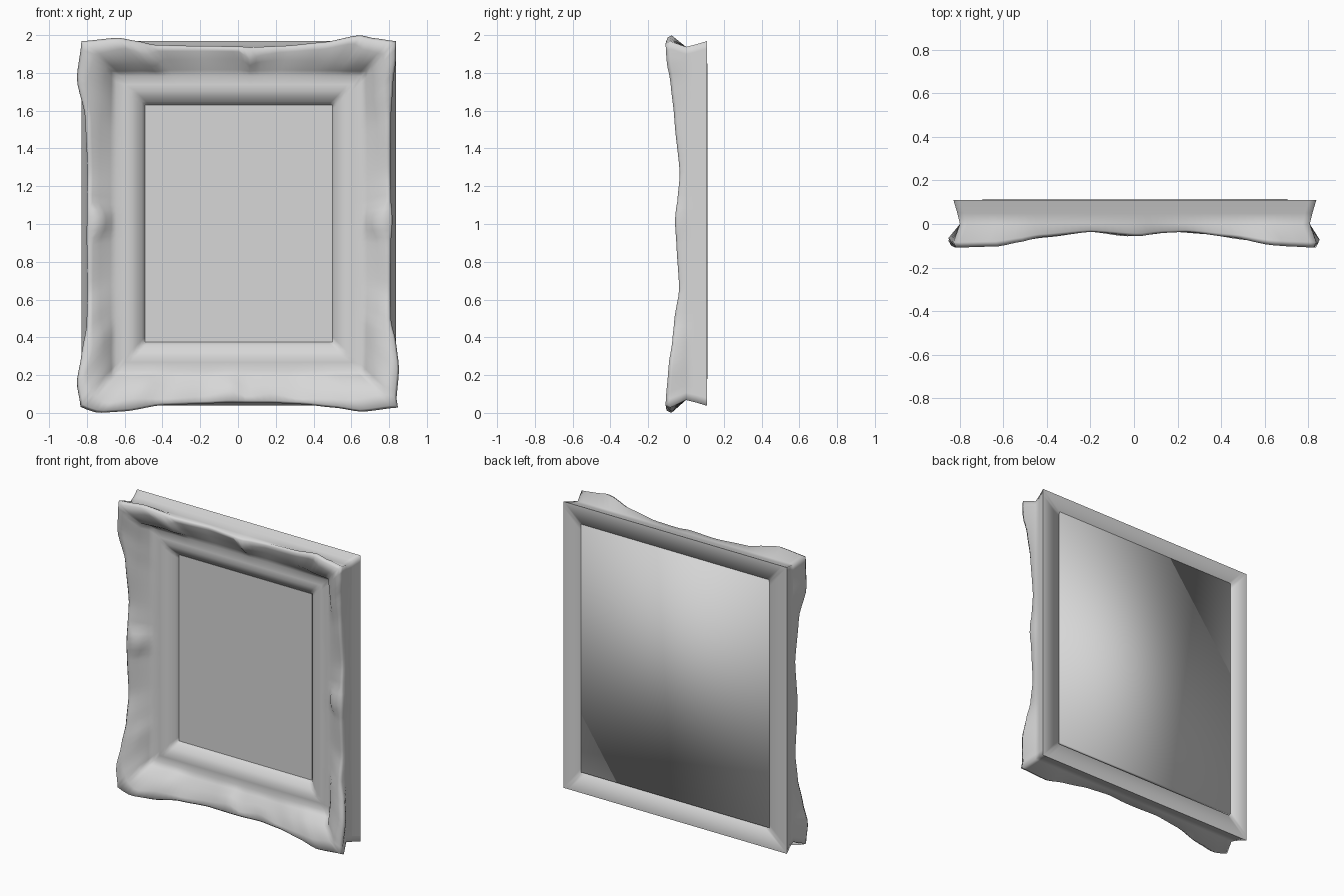
import bpy, bmesh, math

HX, HZ = 0.803, 0.935              # half size of the waist
CX, CZ = 0.004, 1.003              # centre
N = 48                             # samples per side

grey = bpy.data.materials.new("plain grey")
grey.diffuse_color = (0.68, 0.68, 0.68, 1)

# Carved lip per side: position (-1..1), outward flare, front depth, crest width
TOP = [(-1, .03, -.105, .09), (-.75, .048, -.10, .07), (-.64, .03, -.08, .10), (-.55, .01, -.06, .03),
       (-.25, .004, -.035, .02), (.03, .002, -.055, .02), (.06, -.005, -.05, .10), (.15, 0, -.04, .05),
       (.3, .005, -.035, .03), (.55, .025, -.06, .04), (.74, .062, -.095, .05), (.85, .045, -.10, .08), (1, .03, -.105, .09)]
BOTTOM = [(-1, .04, -.105, .09), (-.85, .068, -.10, .06), (-.7, .06, -.085, .09), (-.5, .028, -.06, .03),
          (-.25, .02, -.035, .04), (-.05, .013, -.055, .08), (.05, .015, -.05, .03), (.22, .015, -.035, .06),
          (.4, .022, -.045, .02), (.6, .04, -.07, .05), (.75, .062, -.09, .08), (1, .04, -.105, .09)]
LEFT = [(-1, .035, -.105, .09), (-.85, .055, -.095, .06), (-.72, .03, -.075, .08), (-.58, .003, -.06, .03),
        (-.38, -.003, -.035, .02), (-.1, .002, -.05, .03), (-.02, .002, -.056, .09), (.06, 0, -.055, .09),
        (.12, 0, -.045, .02), (.28, -.003, -.032, .02), (.6, .01, -.06, .03), (.77, .055, -.08, .06), (1, .03, -.105, .09)]
RIGHT = [(-1, .03, -.105, .09), (-.78, .046, -.09, .06), (-.65, .03, -.07, .07), (-.55, .003, -.06, .03),
         (-.38, 0, -.035, .02), (-.1, .003, -.05, .03), (-.02, .01, -.056, .09), (.06, .01, -.055, .08),
         (.12, .003, -.045, .02), (.28, 0, -.032, .02), (.6, .003, -.06, .03), (.8, .015, -.08, .07),
         (.9, .03, -.1, .07), (1, .03, -.105, .09)]
# outward normal, running direction, control points
SIDES = [((0, 1), (1, 0), TOP), ((1, 0), (0, -1), RIGHT),
         ((0, -1), (-1, 0), BOTTOM), ((-1, 0), (0, 1), LEFT)]


def lip_at(ctrl, s):
    for a, b in zip(ctrl, ctrl[1:]):
        if s <= b[0] + 1e-9:
            t = (s - a[0]) / (b[0] - a[0])
            t = 0.5 * t + 0.5 * t * t * (3 - 2 * t)
            return [u + (v - u) * t for u, v in zip(a[1:], b[1:])]
    return ctrl[-1][1:]


def ring(bm, section):
    """One closed rectangular loop; section(flare, depth, crest) gives (inset, y)."""
    verts = []
    for n, a, ctrl in SIDES:
        for i in range(N):
            s = -1 + 2 * i / N
            d, y = section(*lip_at(ctrl, s * (a[0] + a[1])))
            hx, hz = HX - d, HZ - d
            x = (n[0] + a[0] * s) * hx
            z = (n[1] + a[1] * s) * hz
            verts.append(bm.verts.new((CX + x, y, CZ + z)))
    return verts


def finish(bm, name, angle):
    bmesh.ops.recalc_face_normals(bm, faces=bm.faces)
    me = bpy.data.meshes.new(name)
    bm.to_mesh(me)
    bm.free()
    ob = bpy.data.objects.new(name, me)
    bpy.context.collection.objects.link(ob)
    me.materials.append(grey)
    bpy.ops.object.select_all(action='DESELECT')
    ob.select_set(True)
    bpy.context.view_layer.objects.active = ob
    bpy.ops.object.shade_smooth_by_angle(angle=math.radians(angle))
    return ob


# Carved frame: back border, waisted side, flared lip, scoop, shallow step, opening
SECTIONS = [
    lambda o, y, c: (0.31, 0.09),
    lambda o, y, c: (0.105, 0.09),
    lambda o, y, c: (0.10, 0.11),
    lambda o, y, c: (-0.03, 0.11),
    lambda o, y, c: (-0.012, 0.05),
    lambda o, y, c: (0.0, 0.0),
    lambda o, y, c: (-o, y * 0.8),
    lambda o, y, c: (0.012 - o, y * 1.03),
    lambda o, y, c: (0.015 - o + c * 0.6, y * 0.9),
    lambda o, y, c: (0.055 + c * 0.5, y * 0.5),
    lambda o, y, c: (0.12 + c * 0.1, 0.017 + y * 0.12),
    lambda o, y, c: (0.155, 0.027),
    lambda o, y, c: (0.20, 0.022),
    lambda o, y, c: (0.235, 0.023),
    lambda o, y, c: (0.265, 0.036),
    lambda o, y, c: (0.29, 0.056),
    lambda o, y, c: (0.31, 0.078),
]
bm = bmesh.new()
rings = [ring(bm, f) for f in SECTIONS]
for r, q in zip(rings, rings[1:] + rings[:1]):
    for i in range(len(r)):
        j = (i + 1) % len(r)
        bm.faces.new((r[i], r[j], q[j], q[i]))
finish(bm, "carved_frame", 100)


def plate(name, hx, z0, z1, y0, y1, angle):
    bm = bmesh.new()
    bmesh.ops.create_cube(bm, size=1)
    for v in bm.verts:
        v.co = (CX + v.co.x * 2 * hx, (y0 + y1) / 2 + v.co.y * (y1 - y0), (z0 + z1) / 2 + v.co.z * (z1 - z0))
    return finish(bm, name, angle)


# Picture panel in the opening and backing board behind it
plate("picture_panel", 0.50, 0.365, 1.645, 0.075, 0.082, 30)
plate("backing_board", 0.70, 0.18, 1.85, 0.085, 0.114, 180)
